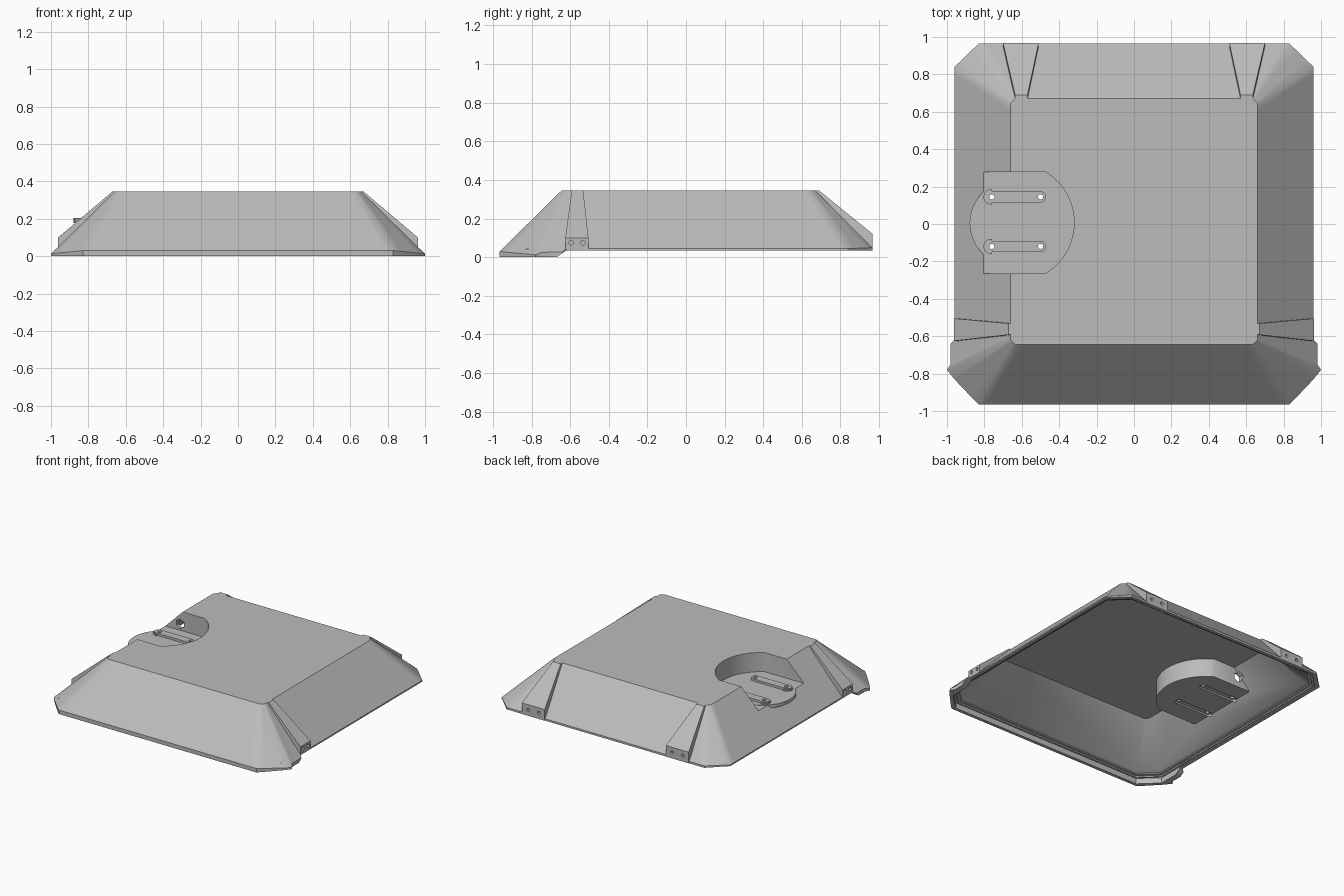
import bpy, bmesh, math
from mathutils import Matrix, Vector

cube = bpy.data.objects.get("Cube")
if cube:
    bpy.data.objects.remove(cube, do_unlink=True)

grey = bpy.data.materials.new("plain grey")
grey.use_nodes = True
grey.diffuse_color = (0.5, 0.5, 0.5, 1)
grey.node_tree.nodes["Principled BSDF"].inputs["Base Color"].default_value = (0.5, 0.5, 0.5, 1)


def finish(name, bm):
    bmesh.ops.recalc_face_normals(bm, faces=bm.faces)
    mesh = bpy.data.meshes.new(name)
    bm.to_mesh(mesh)
    bm.free()
    mesh.materials.append(grey)
    obj = bpy.data.objects.new(name, mesh)
    bpy.context.collection.objects.link(obj)
    return obj


def loft(name, loops):
    """Closed solid through matching loops of points."""
    bm = bmesh.new()
    rings = [[bm.verts.new(p) for p in loop] for loop in loops]
    n = len(rings[0])
    for low, high in zip(rings, rings[1:]):
        for i in range(n):
            j = (i + 1) % n
            bm.faces.new((low[i], low[j], high[j], high[i]))
    bm.faces.new(rings[0])
    bm.faces.new(rings[-1])
    return finish(name, bm)


def prism(name, outline, z0, z1):
    return loft(name, [[(x, y, z) for x, y in outline] for z in (z0, z1)])


def hull(name, points):
    bm = bmesh.new()
    for p in points:
        bm.verts.new(p)
    bmesh.ops.convex_hull(bm, input=bm.verts)
    return finish(name, bm)


def cylinder(name, centre, axis, radius, depth, sides=16):
    bm = bmesh.new()
    turn = Vector(axis).to_track_quat('Z', 'Y').to_matrix().to_4x4()
    bmesh.ops.create_cone(bm, cap_ends=True, segments=sides, radius1=radius, radius2=radius,
                          depth=depth, matrix=Matrix.Translation(centre) @ turn)
    return finish(name, bm)


def cut(obj, cutters):
    bpy.context.view_layer.objects.active = obj
    for c in cutters:
        mod = obj.modifiers.new("cut", 'BOOLEAN')
        mod.operation, mod.solver, mod.object = 'DIFFERENCE', 'EXACT', c
        bpy.ops.object.modifier_apply(modifier=mod.name)


def both_sides(half):
    return half + [(-p[0], *p[1:]) for p in reversed(half)]


def arc(cx, cy, r, a0, a1, n):
    angles = [math.radians(a0 + (a1 - a0) * i / n) for i in range(n + 1)]
    return [(cx + r * math.cos(a), cy + r * math.sin(a)) for a in angles]


def capsule(x0, x1, y, r):
    return arc(x0, y, r, 90, 270, 10) + arc(x1, y, r, -90, 90, 10)


def pocket_outline(off):
    r = 0.316 + off
    a = math.degrees(math.asin((0.272 + off) / r))
    return [(-1.2, 0.279 + off)] + arc(-0.636, 0.007, r, a, -a, 24) + [(-1.2, -0.265 - off)]


# Sloped outer body, back to front along one half
BASE = [(0.79, 0.965, 0.05), (0.83, 0.965, 0.05), (0.87, 0.927, 0.048), (0.92, 0.878, 0.046),
        (0.96, 0.84, 0.045), (0.96, 0.8, 0.045), (0.96, -0.58, 0.045), (0.96, -0.62, 0.045),
        (0.98, -0.64, 0.028), (0.98, -0.75, 0.025), (1.0, -0.78, 0.012), (0.96, -0.83, 0.017),
        (0.87, -0.925, 0.026), (0.83, -0.965, 0.03), (0.79, -0.965, 0.03)]
TOP = [(0.6, 0.67), (0.635, 0.67), (0.642, 0.663), (0.653, 0.652), (0.66, 0.645), (0.66, 0.61),
       (0.66, -0.55), (0.66, -0.57), (0.66, -0.58), (0.66, -0.6), (0.66, -0.62), (0.655, -0.627),
       (0.642, -0.638), (0.635, -0.645), (0.6, -0.645)]
base = both_sides(BASE)
top = both_sides([(x, y, 0.345) for x, y in TOP])
body = loft("cover_shell", [[(x, y, 0) for x, y, z in base], base, top])

# Hollow underside with a stepped rim
RIM = both_sides([(0.83, 0.965), (0.96, 0.84), (0.96, -0.84), (0.83, -0.965)])
CEILING = both_sides([(0.62, 0.66), (0.648, 0.63), (0.648, -0.61), (0.62, -0.635)])
steps = [(0.975, -0.05), (0.975, 0.042), (0.962, 0.042), (0.962, 0.052),
         (0.945, 0.052), (0.945, 0.06), (0.925, 0.07)]
cavity = loft("cavity_cutter", [[(x * s, y * s, z) for x, y in RIM] for s, z in steps]
              + [[(x, y, 0.315) for x, y in CEILING]])
drum = prism("drum_cutter", pocket_outline(0.022), 0.175, 0.5)
cut(cavity, [drum])

# The front lip hangs lower than the other edges
raise_edge = hull("edge_cutter", [(x, y, z) for x in (-2, 2) for y, z in
                                  ((-0.62, 0.035), (-0.69, -0.014), (2, -0.014), (2, 0.035))])
pocket = prism("pocket_cutter", pocket_outline(0), 0.2, 0.6)
window = cylinder("window_cutter", (-0.68, 0.29, 0.25), (0, 1, 0), 0.036, 0.08, 6)
cut(body, [raise_edge, cavity, pocket, window])

# Round floor plate of the pocket, with two drilled raised bars
floor = prism("pocket_floor", arc(-0.65, 0.005, 0.229, 0, 350, 35), 0.178, 0.203)
helpers = [cavity, drum, raise_edge, pocket, window]
parts = [body, floor]
for y, side in ((0.145, "back"), (-0.12, "front")):
    bar = prism(side + "_bar", capsule(-0.77, -0.5, y, 0.03), 0.198, 0.22)
    boss = prism(side + "_bar_boss", arc(-0.765, y, 0.04, 80, 280, 14), 0.198, 0.212)
    drills = [cylinder("drill", (x, y, 0.2), (0, 0, 1), 0.014, 0.2) for x in (-0.76, -0.5)]
    slot = prism("slot_cutter", capsule(-0.77, -0.5, y, 0.024), 0.15, 0.187)
    cut(body, drills + [slot])
    cut(floor, drills + [slot])
    cut(bar, drills)
    cut(boss, drills)
    helpers += drills + [slot]
    parts += [bar, boss]


# Tapered mounting ribs, each ending in a block with two screw holes
def rib(name, place, foot, crest, end, crest_out, z0, z1, holes, hole_z, out):
    points = [(c, crest_out + d, 0.345) for c in crest for d in (-0.025, 0)]
    points += [(f, end, z) for f in foot for z in (z0, z1)]
    points += [(f, end - 0.03, z0) for f in foot]
    obj = hull(name, [place(*p) for p in points])
    drills = [cylinder("drill", place(h, end, hole_z), out, 0.012, 0.04) for h in holes]
    cut(obj, drills)
    helpers.extend(drills)
    parts.append(obj)


for s, side in ((1, "left"), (-1, "right")):
    rib(side + "_back_rib", lambda a, o, z: (s * a, o, z), (0.51, 0.7), (0.57, 0.635),
        0.967, 0.69, 0.035, 0.12, (0.56, 0.65), 0.08, (0, 1, 0))
    rib(side + "_side_rib", lambda a, o, z: (s * o, a, z), (-0.625, -0.505), (-0.592, -0.532),
        0.962, 0.672, 0.04, 0.1, (-0.595, -0.535), 0.075, (1, 0, 0))

for h in helpers:
    bpy.data.objects.remove(h, do_unlink=True)

# Soft corners, crisp edges
for obj in parts:
    bpy.ops.object.select_all(action='DESELECT')
    obj.select_set(True)
    bpy.context.view_layer.objects.active = obj
    bpy.ops.object.shade_smooth_by_angle(angle=math.radians(35))
